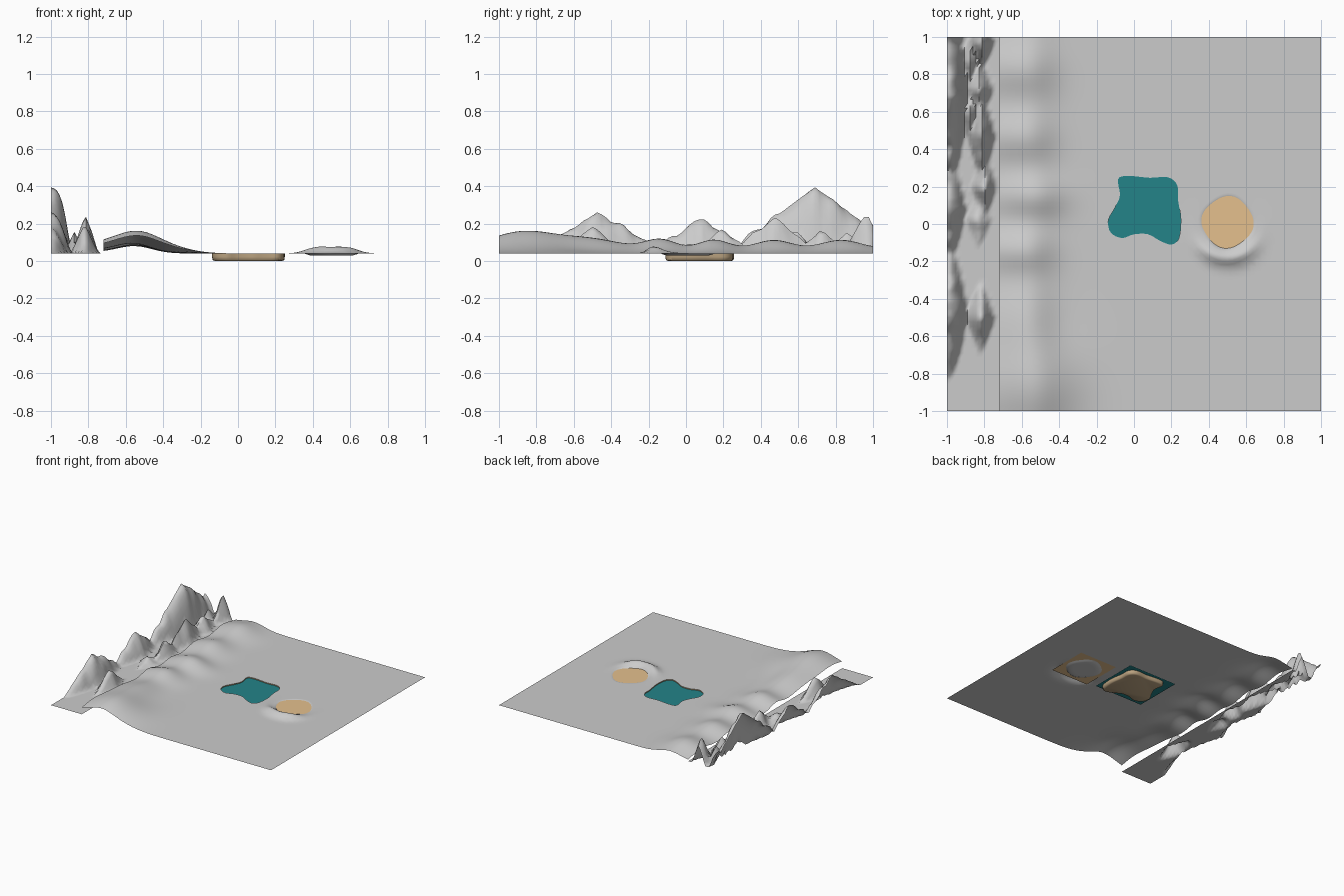
import bpy, bmesh, math
from mathutils import Vector, noise
from mathutils.geometry import delaunay_2d_cdt

if "Cube" in bpy.data.objects:
    bpy.data.objects.remove(bpy.data.objects["Cube"])

BASE = 0.04          # level of the flat land
SPLIT = -0.72        # border between land and mountains


def material(name, rgb):
    m = bpy.data.materials.new(name)
    m.diffuse_color = (*rgb, 1)
    m.use_nodes = True
    m.node_tree.nodes["Principled BSDF"].inputs["Base Color"].default_value = m.diffuse_color
    return m


GREY = material("land grey", (0.60, 0.60, 0.60))
TEAL = material("water teal", (0.017, 0.23, 0.25))
SAND = material("sand tan", (0.78, 0.53, 0.27))
BROWN = material("basin brown", (0.50, 0.37, 0.22))


def make_object(name, verts, faces, mat, angle=60):
    me = bpy.data.meshes.new(name)
    me.from_pydata(verts, [], faces)
    me.materials.append(mat)
    ob = bpy.data.objects.new(name, me)
    bpy.context.collection.objects.link(ob)
    bpy.ops.object.select_all(action='DESELECT')
    ob.select_set(True)
    bpy.context.view_layer.objects.active = ob
    bpy.ops.object.shade_smooth_by_angle(angle=math.radians(angle))
    return ob


def gauss(d, s):
    return math.exp(-0.5 * (d / s) ** 2)


def closed_curve(pts, n):
    """Catmull-Rom loop through the points."""
    out, k = [], len(pts)
    for i in range(k):
        a, b, c, d = (Vector(pts[(i + j) % k]) for j in (-1, 0, 1, 2))
        for s in range(n):
            t = s / n
            out.append(0.5 * (2 * b + (c - a) * t + (2 * a - 5 * b + 4 * c - d) * t ** 2
                              + (3 * b - a - 3 * c + d) * t ** 3))
    return out


def inside(p, poly):
    hit = False
    for i, a in enumerate(poly):
        b = poly[i - 1]
        if (a.y > p.y) != (b.y > p.y) and p.x < (b.x - a.x) * (p.y - a.y) / (b.y - a.y) + a.x:
            hit = not hit
    return hit


# Pond shoreline
shore = closed_curve([(-.085, .24), (-.03, .257), (.085, .247), (.18, .25), (.23, .21),
                      (.235, .13), (.25, .03), (.24, -.075), (.2, -.11), (.14, -.09),
                      (.075, -.055), (0, -.055), (-.065, -.075), (-.125, -.045),
                      (-.137, .02), (-.1, .09), (-.075, .155)], 4)
pond_mid = Vector((0.06, 0.08))

# Land relief: foothills, crescent dune and sand hollow
hills = [(-.60, .83, .045, .12, .10), (-.60, .47, .045, .11, .09), (-.52, .15, .045, .11, .075),
         (-.60, -.14, .050, .11, .08), (-.60, -.50, .045, .11, .15), (-.52, -.86, .090, .16, .18)]
pit = Vector((0.5, 0.01))


def pit_radius(a):
    return 0.137 + 0.005 * math.cos(4 * a + 0.6)


def land_height(x, y):
    z = BASE + 0.03 * gauss(x + 0.55, 0.09)
    for cx, cy, h, rx, ry in hills:
        dx = x - cx
        z += h * gauss(dx * (0.6 if dx < 0 else 1), rx) * gauss(y - cy, ry)
    d = Vector((x, y)) - pit
    r, a = d.length, math.atan2(d.y, d.x)
    if r < 0.5:
        turn = abs((a + math.pi / 2 + math.pi) % (2 * math.pi) - math.pi)
        crest = 0.042 + 0.006 * math.cos(turn * 5 + math.pi)
        z += crest * gauss(r - 0.19, 0.03) * gauss(turn, 0.62)
    edge = pit_radius(a)
    if r < edge + 0.005:
        z = BASE - 0.010 * min(1, (edge + 0.005 - r) / 0.03)
    return z


# Land sheet: grid points, shoreline and rings round the hollow, triangulated
points = list(shore)
for f in (0.3, 0.6, 0.8, 0.9, 1.0, 1.04, 1.12, 1.24, 1.36, 1.48, 1.62):
    for i in range(48):
        a = 2 * math.pi * i / 48
        points.append(pit + f * pit_radius(a) * Vector((math.cos(a), math.sin(a))))
NX, NY = 60, 70
for i in range(NX + 1):
    for j in range(NY + 1):
        p = Vector((SPLIT + (1 - SPLIT) * i / NX, -1 + 2 * j / NY))
        if (p - pit).length < 0.235 or inside(p, shore):
            continue
        if min((p - s).length for s in shore) > 0.01:
            points.append(p)
n = len(shore)
v2, _, tris, *_ = delaunay_2d_cdt(points, [(i, (i + 1) % n) for i in range(n)], [], 0, 1e-6)
tris = [f for f in tris if not inside(sum((v2[i] for i in f), Vector((0, 0))) / len(f), shore)]
make_object("land", [(p.x, p.y, land_height(p.x, p.y)) for p in v2], tris, GREY)

# Pond basin: steep wall and flat floor under the shoreline
rings = [(1.0, BASE), (1.0, 0.022), (0.985, 0.005), (0.92, 0.0)]
bv, bf = [], []
for s, z in rings:
    bv += [(*(pond_mid + (p - pond_mid) * s), z) for p in shore]
for k in range(len(rings) - 1):
    for i in range(n):
        j = (i + 1) % n
        bf.append((k * n + i, k * n + j, (k + 1) * n + j, (k + 1) * n + i))
bf.append(tuple(range((len(rings) - 1) * n, len(rings) * n)))
make_object("pond_basin", bv, bf, BROWN)


# Water and sand sheets just under land level
def sheet(name, x0, x1, y0, y1, z, mat):
    make_object(name, [(x0, y0, z), (x1, y0, z), (x1, y1, z), (x0, y1, z)], [(0, 1, 2, 3)], mat)


sheet("water", -0.17, 0.27, -0.125, 0.28, 0.032, TEAL)
sheet("sand_patch", 0.33, 0.67, -0.16, 0.18, 0.038, SAND)

# Mountain strip: (x, y, height, x reach, y reach, x power)
peaks = [(-1.0, .69, .355, .11, .48, 2.4), (-1.0, -.47, .22, .11, .36, 2.0),
         (-1.0, .08, .19, .10, .28, 2.0), (-1.0, 1.02, .17, .09, .25, 2.0),
         (-.815, .47, .20, .075, .24, 1.2), (-.815, .97, .215, .07, .13, 1.2),
         (-.82, -.5, .135, .08, .19, 1.2), (-.80, .20, .13, .07, .17, 1.2),
         (-.83, .72, .12, .08, .17, 1.2), (-.875, .58, .12, .05, .15, 1.2),
         (-.875, .86, .11, .05, .14, 1.2), (-.83, .02, .06, .07, .14, 1.2)]


def mountain_height(x, y):
    h = 0
    for cx, cy, ph, rx, ry, pw in peaks:
        h = max(h, ph * (1 - (abs(x - cx) / rx) ** pw - abs(y - cy) / ry))
    rough = noise.noise(Vector((x * 14, y * 16, 3.0)))
    fade = min(1, (SPLIT - x) / 0.05)
    return BASE + max(0, h + 0.03 * rough * min(1, h / 0.06)) * fade


MX, MY = 18, 84
mv = []
for i in range(MX + 1):
    for j in range(MY + 1):
        x, y = -1 + (SPLIT + 1) * i / MX, -1 + 2 * j / MY
        mv.append((x, y, mountain_height(x, y)))
mf = []
for i in range(MX):
    for j in range(MY):
        a = i * (MY + 1) + j
        b = a + MY + 1
        mf += [(a, b, b + 1), (a, b + 1, a + 1)]
make_object("mountains", mv, mf, GREY, 75)
